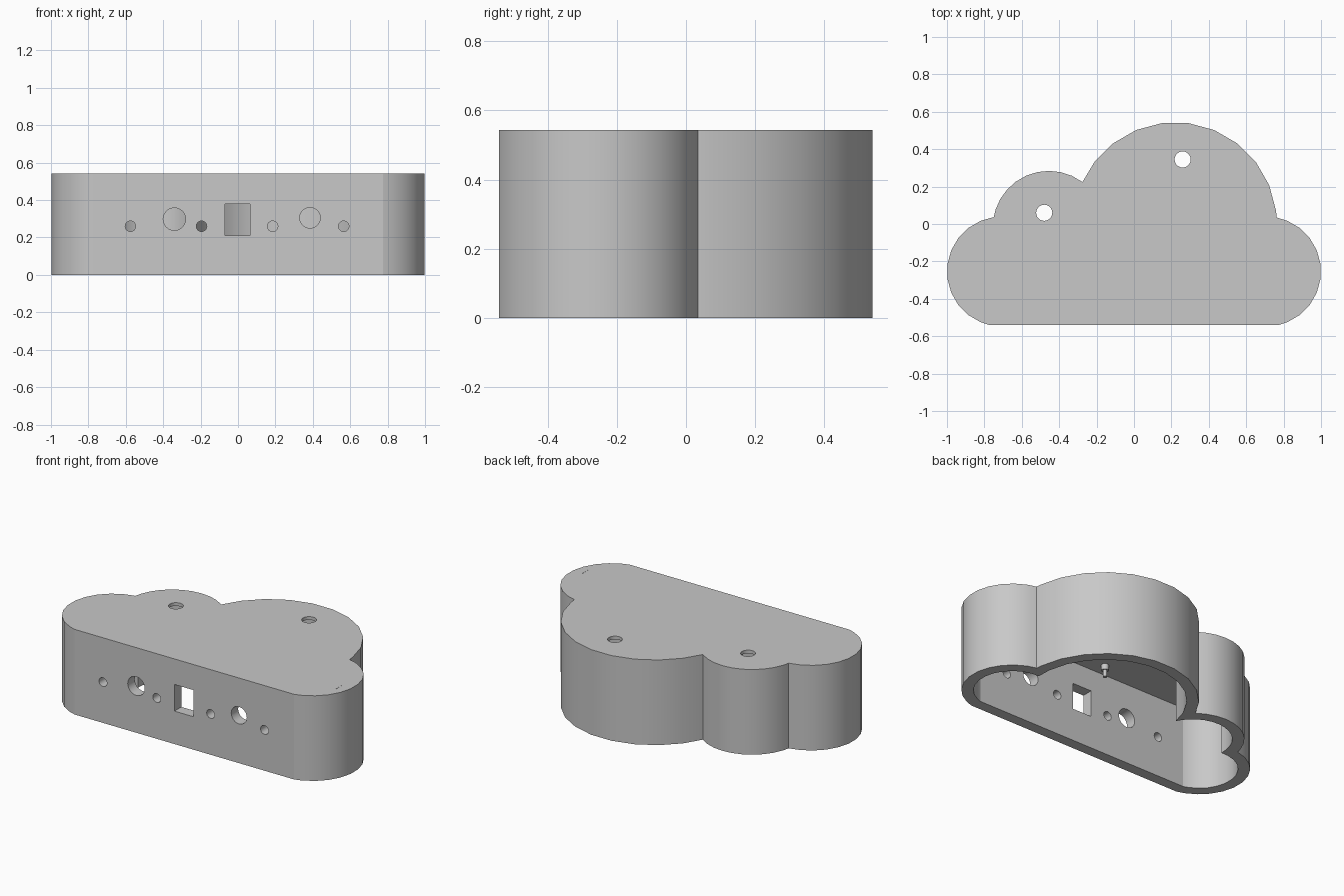
import bpy, bmesh, math
from mathutils import Vector, Matrix

if bpy.data.objects.get("Cube"):
    bpy.data.objects.remove(bpy.data.objects["Cube"])

HEIGHT, CEILING, FRONT, WALL = 0.543, 0.522, -0.54, 0.07
# cloud lobes, counter-clockwise: centre x, centre y, radius, facet angle
LOBES = [(0.706, -0.254, 0.294, 15), (0.22, 0.0, 0.544, 15),
         (-0.455, -0.016, 0.3, 12), (-0.706, -0.254, 0.294, 15)]

grey = bpy.data.materials.new("light_grey")
grey.use_nodes = True
colour = (0.58, 0.58, 0.58, 1)
grey.diffuse_color = colour
grey.node_tree.nodes["Principled BSDF"].inputs["Base Color"].default_value = colour


def make_object(name, bm):
    bmesh.ops.recalc_face_normals(bm, faces=bm.faces)
    mesh = bpy.data.meshes.new(name)
    bm.to_mesh(mesh)
    bm.free()
    mesh.materials.append(grey)
    obj = bpy.data.objects.new(name, mesh)
    bpy.context.collection.objects.link(obj)
    return obj


def outer_crossing(a, b):
    """Upper meeting point of two lobe circles."""
    p, q = Vector(a[:2]), Vector(b[:2])
    d = (q - p).length
    along = (a[2] ** 2 - b[2] ** 2 + d * d) / (2 * d)
    side = math.sqrt(a[2] ** 2 - along ** 2)
    u = (q - p) / d
    return max((p + u * along + Vector((-u.y, u.x)) * s * side for s in (1, -1)),
               key=lambda v: v.y)


def cloud_outline(inset):
    lobes = [(x, y, r - inset, step) for x, y, r, step in LOBES]
    front = FRONT + inset
    x, y, r, _ = lobes[0]
    reach = x + math.sqrt(r * r - (front - y) ** 2)
    joints = [Vector((reach, front))]
    joints += [outer_crossing(a, b) for a, b in zip(lobes, lobes[1:])]
    joints.append(Vector((-reach, front)))
    points = []
    for (x, y, r, step), start, end in zip(lobes, joints, joints[1:]):
        a0 = math.degrees(math.atan2(start.y - y, start.x - x))
        a1 = math.degrees(math.atan2(end.y - y, end.x - x))
        if a1 < a0:
            a1 += 360
        points.append(start)
        # facets stay aligned to a regular polygon about each lobe centre
        angle = (math.floor(a0 / step) + 0.5) * step
        while angle < a1 - 3:
            if angle > a0 + 3:
                t = math.radians(angle)
                points.append(Vector((x + r * math.cos(t), y + r * math.sin(t))))
            angle += step
    return points + [joints[-1]]


def cloud_prism(name, inset, bottom, top):
    bm = bmesh.new()
    base = bm.faces.new([bm.verts.new((p.x, p.y, bottom)) for p in cloud_outline(inset)])
    side = bmesh.ops.extrude_face_region(bm, geom=[base])
    bmesh.ops.translate(bm, vec=(0, 0, top - bottom),
                        verts=[v for v in side["geom"] if isinstance(v, bmesh.types.BMVert)])
    return make_object(name, bm)


def add_box(bm, centre, size):
    bmesh.ops.create_cube(bm, size=1, matrix=Matrix.Translation(centre) @ Matrix.Diagonal((*size, 1)))


def add_rod(bm, centre, radius, depth, sideways=False):
    turn = Matrix.Rotation(math.pi / 2 if sideways else 0, 4, 'X')
    bmesh.ops.create_cone(bm, cap_ends=True, segments=24, radius1=radius, radius2=radius,
                          depth=depth, matrix=Matrix.Translation(centre) @ turn)


def cut(target, cutter):
    cutter.hide_render = True
    mod = target.modifiers.new("cut", 'BOOLEAN')
    mod.operation, mod.solver, mod.object = 'DIFFERENCE', 'EXACT', cutter
    bpy.context.view_layer.objects.active = target
    bpy.ops.object.modifier_apply(modifier=mod.name)
    bpy.data.objects.remove(cutter)


# hollow shell with a thin lid, open underneath
shell = cloud_prism("cloud_shell", 0, 0, HEIGHT)
cut(shell, cloud_prism("cavity_cutter", WALL, -0.1, CEILING))

# openings: front panel, lid and the fine slot on the lid
holes = bmesh.new()
for x in (-0.575, -0.195, 0.185, 0.565):
    add_rod(holes, (x, FRONT, 0.26), 0.028, 0.2, True)
add_rod(holes, (-0.34, FRONT, 0.298), 0.06, 0.2, True)
add_rod(holes, (0.385, FRONT, 0.305), 0.055, 0.2, True)
add_box(holes, (-0.003, FRONT, 0.295), (0.135, 0.2, 0.17))
for x, y in ((-0.48, 0.06), (0.26, 0.345)):
    add_rod(holes, (x, y, 0.5), 0.043, 0.3)
add_box(holes, (0.93, -0.31, HEIGHT), (0.0015, 0.06, 0.02))
cut(shell, make_object("hole_cutter", holes))

# small peg hanging from the lid: collar and stub
peg_bm = bmesh.new()
add_rod(peg_bm, (-0.1, -0.38, CEILING - 0.018), 0.022, 0.036)
add_rod(peg_bm, (-0.1, -0.38, CEILING - 0.057), 0.012, 0.042)
peg = make_object("ceiling_peg", peg_bm)

# smooth within each lobe, crisp where a lobe meets the flat front
for obj in (shell, peg):
    bpy.ops.object.select_all(action='DESELECT')
    obj.select_set(True)
    bpy.context.view_layer.objects.active = obj
    bpy.ops.object.shade_smooth_by_angle(angle=math.radians(16))
